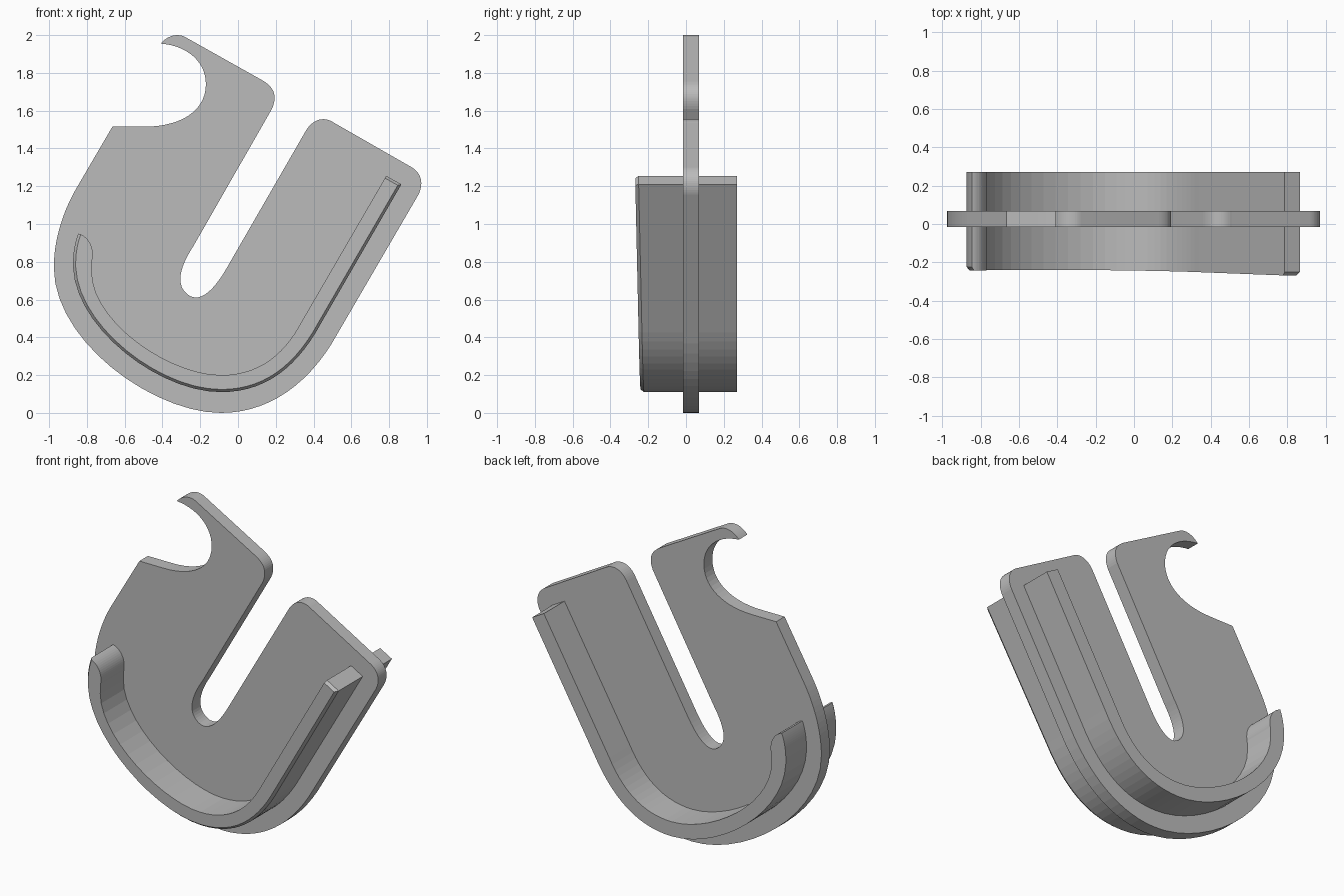
import bpy
import bmesh
from mathutils import Vector
from mathutils.geometry import interpolate_bezier

if "Cube" in bpy.data.objects:
    bpy.data.objects.remove(bpy.data.objects["Cube"])

grey = bpy.data.materials.new("plain grey")
grey.use_nodes = True
grey.diffuse_color = (0.5, 0.5, 0.5, 1)
grey.node_tree.nodes["Principled BSDF"].inputs["Base Color"].default_value = grey.diffuse_color


def trace(start, *steps, segments=14):
    """Sample a profile: a pair is a straight step, six values are a curve."""
    points = [Vector(start)]
    for step in steps:
        if len(step) == 2:
            points.append(Vector(step))
        else:
            a, b, end = Vector(step[:2]), Vector(step[2:4]), Vector(step[4:])
            curve = interpolate_bezier(points[-1], a, b, end, segments + 1)
            points += [p.to_2d() for p in curve[1:]]
    return points


def loft(name, rings):
    """Join matching closed rings with side walls and cap both ends."""
    bm = bmesh.new()
    loops = [[bm.verts.new(p) for p in ring] for ring in rings]
    for low, high in zip(loops, loops[1:]):
        for i in range(len(low)):
            bm.faces.new((low[i - 1], low[i], high[i], high[i - 1]))
    bm.faces.new(loops[0])
    bm.faces.new(loops[-1])
    bmesh.ops.recalc_face_normals(bm, faces=bm.faces)
    mesh = bpy.data.meshes.new(name)
    bm.to_mesh(mesh)
    bm.free()
    mesh.materials.append(grey)
    obj = bpy.data.objects.new(name, mesh)
    bpy.context.collection.objects.link(obj)
    return obj


def at_depth(points, depth):
    return [(p.x, depth(p), p.y) for p in points]


# Flat hooked plate with a slanted slot
outline = trace(
    (-.41, 1.955),
    (-.37, 2, -.32, 2.01, -.28, 1.99),
    (.13, 1.76),
    (.19, 1.725, .21, 1.68, .18, 1.61),
    (-.235, .885),
    (-.31, .77, -.33, .68, -.27, .63),
    (-.2, .57, -.12, .66, -.055, .775),
    (.36, 1.495),
    (.4, 1.56, .46, 1.57, .51, 1.535),
    (.92, 1.3),
    (.97, 1.27, .985, 1.215, .955, 1.155),
    (.53, .425),
    (.38, .15, .16, 0, -.09, 0),
    (-.45, 0, -.975, .38, -.975, .77),
    (-.975, .92, -.925, 1.07, -.855, 1.19),
    (-.665, 1.515),
    (-.5, 1.515),
    (-.3, 1.515, -.17, 1.6, -.17, 1.74),
    (-.17, 1.86, -.27, 1.945, -.41, 1.955))[:-1]
loft("hooked_plate", [at_depth(outline, lambda p: -.015),
                      at_depth(outline, lambda p: .068)])

# Curved rim that crosses the plate: outer wall, then inner wall
outer = trace(
    (-.845, .95),
    (-.865, .9, -.875, .84, -.873, .77),
    (-.86, .45, -.42, .11, -.09, .11),
    (.14, .11, .31, .235, .44, .475),
    (.865, 1.21))
inner = trace(
    (.785, 1.255),
    (.335, .48),
    (.25, .32, .12, .2, -.09, .2),
    (-.36, .2, -.775, .48, -.775, .75),
    (-.772, .81),
    (-.76, .86, -.78, .93, -.845, .95))[:-1]

# Chamfer the outer front edge and the straight end
CHAMFER = .014
trimmed = []
for i, p in enumerate(outer):
    along = (outer[min(i + 1, len(outer) - 1)] - outer[max(i - 1, 0)]).normalized()
    trimmed.append(p + CHAMFER * Vector((-along.y, along.x)))
slide = along * CHAMFER
trimmed[-1] -= slide
trimmed += [inner[0] - slide] + inner[1:]
rim = outer + inner


def front(p):
    """The front of the rim leans slightly forward towards its straight end."""
    return -.24 - .0125 * (p.x + .1) - .015 * (p.y - .11)


loft("curved_rim", [at_depth(rim, lambda p: .27),
                    at_depth(rim, lambda p: front(p) + .018),
                    at_depth(trimmed, front)])
